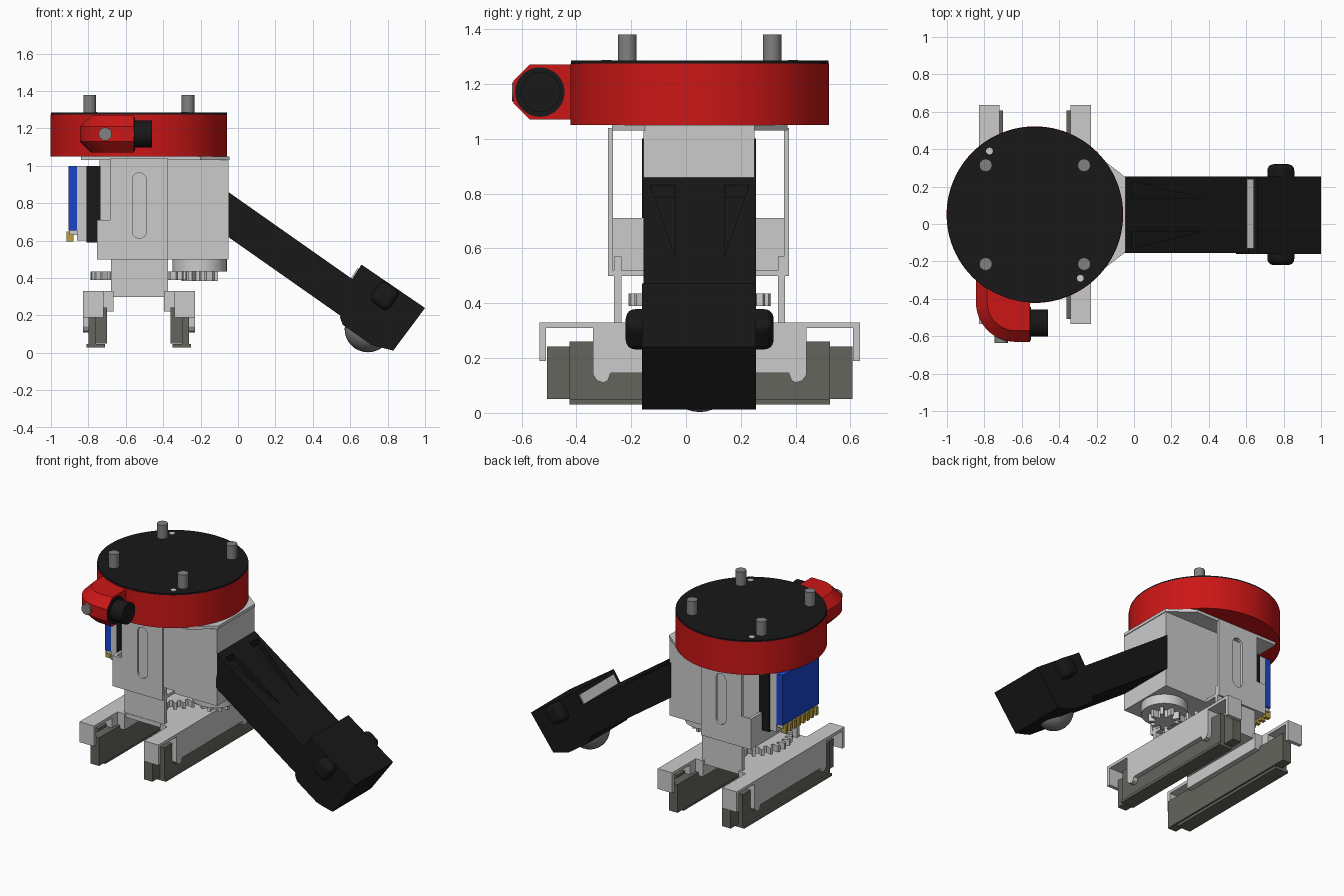
import bpy, bmesh, math
from mathutils import Vector

if "Cube" in bpy.data.objects:
    bpy.data.objects.remove(bpy.data.objects["Cube"])

CX, CY = -0.53, 0.05          # tool axis


def material(name, rgb):
    m = bpy.data.materials.new(name)
    m.diffuse_color = (*rgb, 1)
    m.use_nodes = True
    m.node_tree.nodes["Principled BSDF"].inputs["Base Color"].default_value = m.diffuse_color
    return m


RED = material("red", (0.6, 0.008, 0.008))
BLACK = material("black", (0.009, 0.009, 0.009))
BLUE = material("blue", (0.01, 0.06, 0.6))
DARK = material("dark_grey", (0.13, 0.13, 0.11))
STEEL = material("steel", (0.22, 0.22, 0.22))
GOLD = material("gold", (0.5, 0.35, 0.05))
GREY = None


def finish(name, bm, mat, smooth=False):
    bmesh.ops.recalc_face_normals(bm, faces=bm.faces)
    me = bpy.data.meshes.new(name)
    bm.to_mesh(me)
    bm.free()
    ob = bpy.data.objects.new(name, me)
    bpy.context.collection.objects.link(ob)
    if mat:
        me.materials.append(mat)
    if smooth:
        bpy.context.view_layer.objects.active = ob
        ob.select_set(True)
        bpy.ops.object.shade_smooth_by_angle(angle=math.radians(30))
        ob.select_set(False)
    return ob


def place(axis, p, t):
    return {'x': (t, p[0], p[1]), 'y': (p[0], t, p[1]), 'z': (p[0], p[1], t)}[axis]


def loft(name, axis, rings, mat=GREY, smooth=False):
    """Join equal-length 2D rings, given as (points, position along axis)."""
    bm = bmesh.new()
    vs = [[bm.verts.new(place(axis, p, t)) for p in pts] for pts, t in rings]
    n = len(vs[0])
    for a, b in zip(vs, vs[1:]):
        for i in range(n):
            bm.faces.new((a[i], a[(i + 1) % n], b[(i + 1) % n], b[i]))
    bm.faces.new(vs[0])
    bm.faces.new(vs[-1])
    return finish(name, bm, mat, smooth)


def prism(name, axis, pts, a, b, mat=GREY, smooth=False):
    return loft(name, axis, [(pts, a), (pts, b)], mat, smooth)


def box(name, x0, x1, y0, y1, z0, z1, mat=GREY):
    return prism(name, 'z', [(x0, y0), (x1, y0), (x1, y1), (x0, y1)], z0, z1, mat)


def circle(cx, cy, r, n=64):
    return [(cx + r * math.cos(2 * math.pi * i / n), cy + r * math.sin(2 * math.pi * i / n)) for i in range(n)]


def rod(name, axis, cx, cy, r, a, b, mat=GREY, n=48):
    return prism(name, axis, circle(cx, cy, r, n), a, b, mat, True)


def cut(ob, cutter):
    m = ob.modifiers.new("cut", 'BOOLEAN')
    m.object, m.solver = cutter, 'EXACT'
    cutter.hide_render = True
    cutter.hide_set(True)


# Round flange with lid and locating pins
rod("flange_ring", 'z', CX, CY, 0.472, 1.05, 1.275, RED, 96)
rod("flange_lid", 'z', CX, CY, 0.47, 1.275, 1.285, BLACK, 96)
for sx in (-1, 1):
    for sy in (-1, 1):
        rod("locating_pin", 'z', CX + sx * 0.263, CY + sy * 0.264, 0.034, 1.28, 1.38, STEEL)
    rod("lid_screw", 'z', CX + sx * 0.243, CY - sx * 0.34, 0.018, 1.27, 1.287, GREY)

# Cable elbow: outline lofted with chamfered top and bottom
def elbow_outline(d):
    arc = [(-0.635 + (0.21 - d) * math.cos(t), -0.42 + (0.21 - d) * math.sin(t))
           for t in [math.pi * (1 + i / 24) for i in range(13)]]
    return [(-0.845 + d, -0.2)] + arc + [(-0.555, -0.63 + d), (-0.555, -0.2)]


loft("cable_elbow", 'z', [(elbow_outline(0.06), 1.07), (elbow_outline(0), 1.13),
                          (elbow_outline(0), 1.21), (elbow_outline(0.06), 1.27)], RED, True)
rod("cable_collar", 'x', -0.533, 1.17, 0.09, -0.56, -0.55, BLACK)
rod("cable_plug", 'x', -0.53, 1.17, 0.072, -0.56, -0.46, BLACK)
rod("elbow_screw", 'y', -0.71, 1.17, 0.035, -0.635, -0.6, STEEL)

# Mounting plate and gearbox body
prism("mounting_plate", 'z', [(-0.045, -0.15), (-0.045, 0.25), (-0.2, 0.37), (-0.84, 0.37),
                              (-0.84, -0.27), (-0.2, -0.27)], 1.03, 1.05)
box("gearbox_body", -0.74, -0.05, -0.155, 0.25, 0.5, 1.03)

# Side brackets with long slots, and the lower guide
side = [(-0.755, 0.5), (-0.375, 0.5), (-0.375, 1.04), (-0.685, 1.04), (-0.685, 0.71), (-0.755, 0.71)]
slot = [(-0.5275 + 0.0375 * math.cos(t), (0.925 if t <= math.pi else 0.65) + 0.0375 * math.sin(t))
        for t in [math.pi * i / 12 for i in range(13)] + [math.pi * (1 + i / 12) + 1e-4 for i in range(13)]]
slot_cutter = prism("slot_cutter", 'y', slot, -0.35, 0.45)
for s in (-1, 1):
    cut(prism("side_bracket", 'y', side, CY - 0.005 + s * 0.33, CY - 0.005 + s * 0.312), slot_cutter)
    box("guide_wall", -0.68, -0.375, CY + s * 0.285, CY + s * 0.312, 0.3, 0.57)
box("bracket_back", -0.755, -0.735, -0.285, 0.375, 0.5, 0.71)
box("bracket_floor", -0.755, -0.375, -0.285, 0.375, 0.5, 0.52)
box("guide_floor", -0.68, -0.375, -0.265, 0.362, 0.3, 0.33)


# Gears and motor boss
def gear(name, cx, cy, r, depth, teeth, z0, z1):
    pts = []
    for i in range(teeth):
        for f, rr in ((-0.3, r - depth), (-0.16, r), (0.16, r), (0.3, r - depth)):
            a = 2 * math.pi * (i + f) / teeth
            pts.append((cx + rr * math.cos(a), cy + rr * math.sin(a)))
    return prism(name, 'z', pts, z0, z1)


gear("large_gear", CX, CY, 0.26, 0.04, 28, 0.39, 0.435)
rod("gear_shaft", 'z', CX, CY, 0.06, 0.33, 0.51)
gear("pinion", -0.205, CY, 0.1, 0.04, 9, 0.385, 0.435)
rod("motor_boss", 'z', -0.205, CY, 0.145, 0.435, 0.51)

# Gripper jaws, mirrored about the tool axis
half = [(0.585, 0.33), (0.585, 0.19), (0.56, 0.19), (0.56, 0.31), (0.39, 0.31), (0.39, 0.14),
        (0.375, 0.118), (0.35, 0.11), (0.335, 0.118), (0.325, 0.145)]
jaw = [(CY - y, z) for y, z in half] + [(CY + y, z) for y, z in reversed(half)]
for s in (-1, 1):
    def jaw_box(name, d0, d1, h, z0, z1, mat):
        box(name, CX + s * d0, CX + s * d1, CY - h, CY + h, z0, z1, mat)
    prism("jaw_rail", 'x', jaw, CX + s * 0.19, CX + s * 0.3)
    jaw_box("jaw_arm", 0.135, 0.2, 0.33, 0.22, 0.33, GREY)
    jaw_box("jaw_pad", 0.17, 0.235, 0.557, 0.05, 0.243, DARK)
    jaw_box("jaw_web", 0.23, 0.268, 0.475, 0.03, 0.26, DARK)
    jaw_box("jaw_lip", 0.18, 0.28, 0.475, 0.03, 0.048, DARK)

# Electronics on the back
box("board_spacer", -0.81, -0.735, -0.16, 0.255, 0.59, 1.0, BLACK)
box("board_cover", -0.86, -0.81, -0.15, 0.245, 0.6, 1.0)
box("circuit_board", -0.905, -0.86, -0.15, 0.245, 0.655, 1.0, BLUE)
box("board_connector", -0.9, -0.86, -0.14, 0.235, 0.63, 0.66)
for i in range(8):
    y = -0.115 + i * 0.047
    box("connector_pin", -0.918, -0.88, y - 0.012, y + 0.012, 0.595, 0.65, GOLD)

# Camera arm with two tapered pockets
arm = prism("camera_arm", 'y', [(-0.06, 0.866), (-0.06, 0.625), (0.56, 0.19), (0.75, 0.25), (0.66, 0.36)],
            -0.155, 0.255, BLACK)
for s in (-1, 1):
    pocket = prism("pocket_cutter", 'z', [(-0.01, CY + s * 0.09), (-0.01, CY + s * 0.18), (0.36, CY + s * 0.09)],
                   0.5, 1.0)
    for v in pocket.data.vertices:          # shear the cutter to follow the arm's slope
        v.co.z = (0.78 if v.co.z < 0.7 else 1.0) - 0.705 * v.co.x
    cut(arm, pocket)

# Camera head, side knobs, sensor board and lens
prism("camera_head", 'y', [(0.605, 0.385), (0.66, 0.472), (1.0, 0.24), (0.83, 0.012), (0.74, 0.035),
                           (0.71, 0.045), (0.56, 0.15), (0.545, 0.19)], -0.16, 0.255, BLACK)
bm = bmesh.new()
bmesh.ops.create_cube(bm, size=1)
for v in bm.verts:
    v.co *= 1
    v.co.x, v.co.y, v.co.z = v.co.x * 0.12, v.co.y * 0.54, v.co.z * 0.13
knobs = finish("side_knobs", bm, BLACK)
knobs.location = (0.785, CY, 0.305)
knobs.rotation_euler = (0, math.radians(35), 0)
bev = knobs.modifiers.new("round", 'BEVEL')
bev.width, bev.segments = 0.035, 4
prism("sensor_board", 'y', [(0.605, 0.4), (0.615, 0.385), (0.65, 0.44), (0.64, 0.455)], -0.13, 0.24)
bm = bmesh.new()
bmesh.ops.create_uvsphere(bm, u_segments=32, v_segments=16, radius=0.125)
lens = finish("lens_dome", bm, STEEL, True)
lens.location = (0.695, CY, 0.128)
